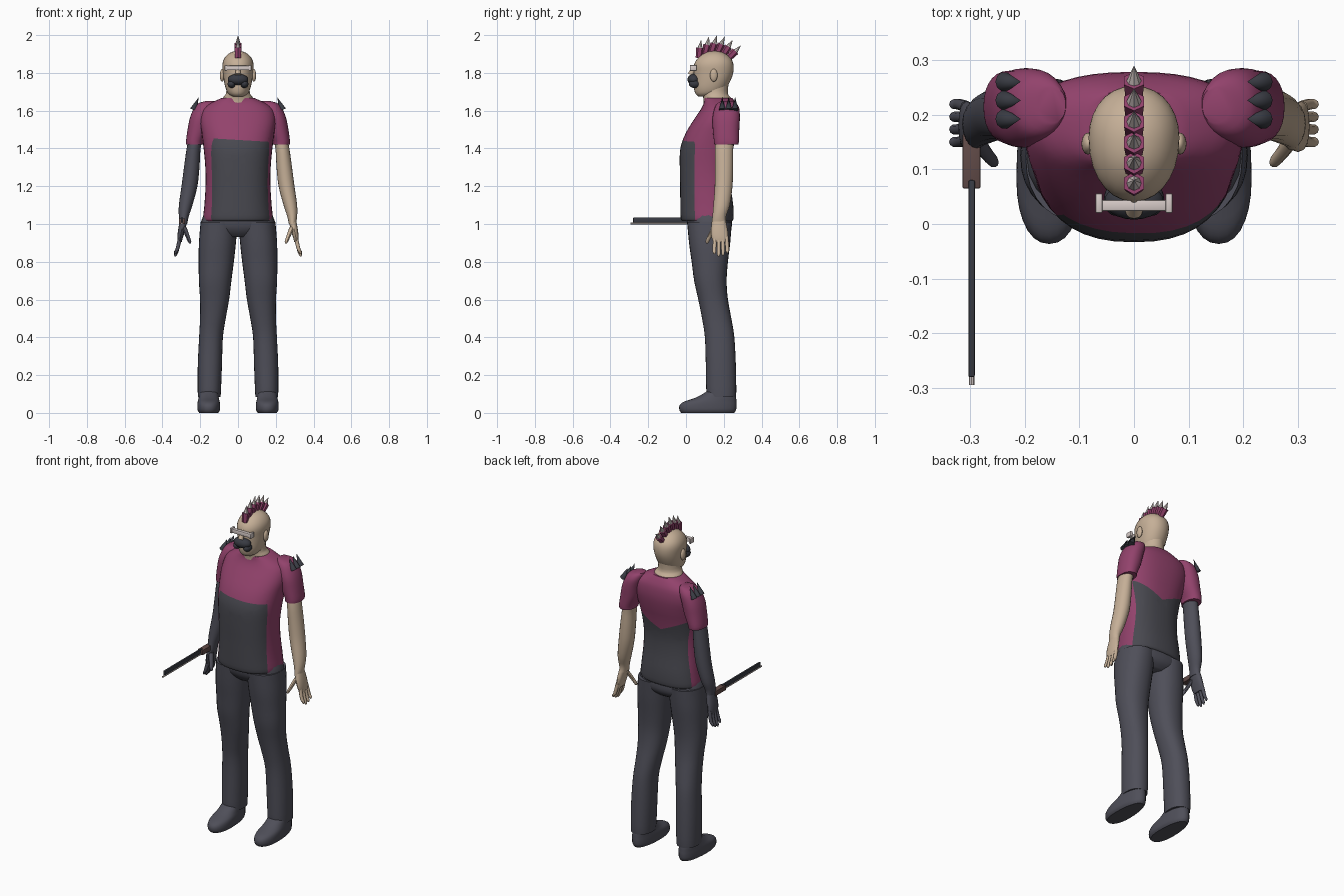
import bpy, bmesh, math
from mathutils import Vector, Matrix

cube = bpy.data.objects.get("Cube")
if cube:
    bpy.data.objects.remove(cube, do_unlink=True)


def material(name, r, g, b):
    m = bpy.data.materials.new(name)
    m.use_nodes = True
    m.diffuse_color = (r, g, b, 1)
    m.node_tree.nodes["Principled BSDF"].inputs["Base Color"].default_value = (r, g, b, 1)
    return m


skin = material("skin", .56, .43, .31)
magenta = material("magenta cloth", .29, .055, .15)
charcoal = material("charcoal cloth", .066, .066, .08)
slate = material("slate cloth", .078, .078, .1)
black = material("dark rubber", .04, .043, .055)
pale = material("pale metal", .68, .6, .58)
brown = material("brown grip", .12, .07, .065)


def finish(name, bm, *mats, angle=40):
    bmesh.ops.recalc_face_normals(bm, faces=bm.faces)
    mesh = bpy.data.meshes.new(name)
    bm.to_mesh(mesh)
    bm.free()
    for m in mats:
        mesh.materials.append(m)
    ob = bpy.data.objects.new(name, mesh)
    bpy.context.collection.objects.link(ob)
    bpy.ops.object.select_all(action='DESELECT')
    ob.select_set(True)
    bpy.context.view_layer.objects.active = ob
    bpy.ops.object.shade_smooth_by_angle(angle=math.radians(angle))
    return ob


def smooth_rings(rings, steps):
    """Catmull-Rom interpolation between neighbouring rings."""
    out = []
    for i in range(len(rings) - 1):
        a, b, c, d = (rings[max(0, min(len(rings) - 1, i + k))] for k in (-1, 0, 1, 2))
        for s in range(steps):
            t = s / steps
            out.append([q + t * ((r - p) + t * (2*p - 5*q + 4*r - e + t * (3*q - p - 3*r + e))) / 2
                        for p, q, r, e in zip(a, b, c, d)])
    return out + [list(rings[-1])]


def loft(rings, segs=28, power=.9, mid=.5, steps=3, side=1):
    """Rings are (z, centre x, half width, front y, back y)."""
    bm = bmesh.new()
    loops = []
    for z, cx, rx, yf, yb in smooth_rings(rings, steps):
        ym, loop = yf + (yb - yf) * mid, []
        for k in range(segs):
            a = math.tau * k / segs
            c, s = math.cos(a), math.sin(a)
            dx = math.copysign(abs(c) ** power, c) * rx
            dy = math.copysign(abs(s) ** power, s) * (yb - ym if s > 0 else ym - yf)
            loop.append(bm.verts.new((side * cx + dx, ym + dy, z)))
        loops.append(loop)
    for lo, hi in zip(loops, loops[1:]):
        for k in range(segs):
            n = (k + 1) % segs
            bm.faces.new((lo[k], lo[n], hi[n], hi[k]))
    bm.faces.new(loops[0])
    bm.faces.new(loops[-1])
    return bm


def cone(name, start, end, r1, r2, mat, segs=8):
    a, b = Vector(start), Vector(end)
    turn = (b - a).to_track_quat('Z', 'Y').to_matrix().to_4x4()
    bm = bmesh.new()
    bmesh.ops.create_cone(bm, cap_ends=True, segments=segs, radius1=r1, radius2=r2,
                          depth=(b - a).length, matrix=Matrix.Translation((a + b) / 2) @ turn)
    return finish(name, bm, mat)


def ball(name, centre, size, mat):
    bm = bmesh.new()
    bmesh.ops.create_uvsphere(bm, u_segments=20, v_segments=12, radius=1,
                              matrix=Matrix.Translation(centre) @ Matrix.Diagonal((*size, 1)))
    return finish(name, bm, mat)


def box(name, centre, size, mat, bevel=.003):
    bm = bmesh.new()
    bmesh.ops.create_cube(bm, size=1, matrix=Matrix.Translation(centre) @ Matrix.Diagonal((*size, 1)))
    bmesh.ops.bevel(bm, geom=bm.edges[:], offset=bevel, segments=2, affect='EDGES', profile=.5)
    return finish(name, bm, mat)


# Shirt body, cut along the colour borders
bm = loft([(1.015, 0, .178, -.018, .243), (1.03, 0, .185, -.028, .252), (1.1, 0, .178, -.03, .25),
           (1.2, 0, .172, -.031, .237), (1.3, 0, .173, -.033, .234), (1.4, 0, .182, -.03, .25),
           (1.48, 0, .192, -.002, .268), (1.55, 0, .2, .04, .278), (1.61, 0, .185, .08, .274),
           (1.645, 0, .135, .095, .26), (1.667, 0, .086, .095, .246)], segs=40, power=.84, mid=.57)
front_top = (Vector((0, 0, 1.445)), Vector((.06, 0, 1)))
front_side = (Vector((0, .03, 0)), Vector((-.1, 1, 0)))
back_side = (Vector((0, .19, 0)), Vector((0, 1, 0)))
back_tops = [(Vector((0, 0, 1.35)), Vector((k, 0, 1))) for k in (.45, -.45)]
for co, no in [front_top, front_side, back_side] + back_tops:
    bmesh.ops.bisect_plane(bm, geom=bm.verts[:] + bm.edges[:] + bm.faces[:], plane_co=co, plane_no=no)


def above(point, plane):
    return (point - plane[0]).dot(plane[1]) > 0


for f in bm.faces:
    p = f.calc_center_median()
    on_front = not above(p, front_side) and not above(p, front_top)
    on_back = above(p, back_side) and not all(above(p, t) for t in back_tops)
    f.material_index = int(on_front or (on_back and p.z < 1.45))
finish("shirt", bm, magenta, charcoal)

# Trousers: pelvis, then the paired legs and shoes
finish("trouser_seat", loft([(.93, 0, .09, .05, .2), (.955, 0, .15, .025, .23), (.99, 0, .197, .008, .243),
                             (1.05, 0, .182, 0, .24)], power=.85), slate)
for side, tag in ((1, "left"), (-1, "right")):
    finish(tag + "_trouser_leg", loft([
        (.085, .152, .058, .115, .26), (.1, .152, .061, .108, .266), (.25, .149, .064, .105, .264),
        (.4, .143, .063, .1, .256), (.5, .133, .068, .085, .24), (.6, .124, .077, .065, .222),
        (.7, .121, .086, .043, .215), (.8, .115, .093, .03, .222), (.9, .109, .098, .016, .234),
        (1.01, .1, .098, .006, .243)], side=side), slate)
    finish(tag + "_shoe", loft([
        (0, .155, .05, -.025, .255), (.015, .155, .059, -.035, .265), (.04, .155, .06, -.034, .268),
        (.06, .155, .058, -.01, .267), (.082, .155, .053, .055, .265), (.12, .153, .048, .12, .258)],
        mid=.4, side=side), slate)

    # Sleeve, arm and hand; the right arm is covered
    arm_mat = skin if side > 0 else slate
    finish(tag + "_sleeve", loft([
        (1.42, .23, .044, .15, .277), (1.44, .229, .046, .148, .28), (1.5, .212, .055, .142, .282),
        (1.56, .199, .056, .14, .285), (1.61, .182, .053, .15, .282), (1.638, .168, .045, .165, .268),
        (1.65, .15, .025, .185, .25)], side=side), magenta)
    finish(tag + "_arm", loft([
        (1.0, .288, .019, .135, .212), (1.04, .287, .026, .14, .212), (1.1, .277, .036, .145, .232),
        (1.2, .257, .042, .152, .246), (1.3, .245, .041, .153, .25), (1.4, .235, .037, .153, .25),
        (1.47, .22, .038, .16, .255)], segs=20, power=1, side=side), arm_mat)
    finish(tag + "_palm", loft([
        (.905, .309, .011, .145, .222), (.93, .306, .015, .135, .224), (.97, .298, .019, .132, .22),
        (1.02, .288, .02, .14, .21)], segs=16, side=side), arm_mat)
    for k in range(4):
        y, tip, low = .154 + .02 * k, .15 + .023 * k, .825 + .012 * abs(k - 1.3)
        finish(f"{tag}_finger_{k + 1}", loft([
            (low, .332, .004, tip - .004, tip + .004), (low + .012, .329, .009, tip - .009, tip + .009),
            (.87, .32, .01, tip - .01, tip + .01), (.93, .306, .011, y - .011, y + .011)],
            segs=10, power=1, side=side), arm_mat)
    finish(tag + "_thumb", loft([
        (.898, .254, .005, .106, .118), (.912, .258, .01, .104, .126), (.95, .273, .012, .12, .146),
        (.985, .287, .014, .138, .17)], segs=10, power=1, side=side), arm_mat)

    # Shoulder spikes and ear
    for k in range(3):
        y = .192 + .034 * k
        cone(f"{tag}_shoulder_spike_{k + 1}", (side * .237, y, 1.605), (side * .207, y, 1.672),
             .018, 0, black, 10)
    ball(tag + "_ear", (side * .084, .147, 1.787), (.012, .02, .034), skin)

# Neck and head
finish("neck", loft([(1.62, 0, .086, .095, .252), (1.665, 0, .081, .092, .24), (1.69, 0, .064, .085, .222),
                     (1.74, 0, .06, .09, .225)], power=1), skin)
finish("head", loft([
    (1.676, 0, .03, .065, .13), (1.69, 0, .052, .05, .185), (1.72, 0, .066, .042, .214),
    (1.76, 0, .075, .042, .236), (1.8, 0, .08, .042, .25), (1.84, 0, .083, .042, .252),
    (1.87, 0, .076, .056, .242), (1.895, 0, .058, .082, .218), (1.91, 0, .034, .11, .19),
    (1.917, 0, .006, .143, .157)], power=.95, mid=.55), skin)
cone("nose", (0, .05, 1.84), (0, .024, 1.79), .008, .016, skin, 12)

# Mouth mask and visor
ball("mouth_mask", (0, .042, 1.765), (.054, .034, .03), black)
for side, tag in ((1, "left"), (-1, "right")):
    ball(tag + "_mask_lobe", (side * .034, .045, 1.742), (.021, .03, .022), black)
    box(tag + "_visor_end", (side * .064, .038, 1.826), (.013, .036, .03), pale)
box("visor_bar", (0, .034, 1.826), (.135, .02, .024), pale)

# Crest of tufts tipped with spikes
COUNT = 6
for i in range(COUNT):
    t = i / (COUNT - 1)
    y = .068 + .16 * t
    base = Vector((0, y, 1.902 - 3.5 * (y - .15) ** 2))
    tip = Vector((0, .08 + .21 * t, 2 - .156 * (t - .4) ** 2))
    joint = base.lerp(tip, .55)
    cone(f"crest_tuft_{i + 1}", base, joint, .017, .021, magenta, 6)
    cone(f"crest_spike_{i + 1}", base.lerp(tip, .5), tip, .015, 0, pale, 8)

# Long-barrelled tool by the right hand
GUN_X = -.297
box("barrel", (GUN_X, -.1, 1.021), (.012, .36, .026), black)
cone("under_rod", (GUN_X, .08, 1.003), (GUN_X, -.294, 1.003), .005, .005, pale, 8)
box("grip", (GUN_X, .115, 1.015), (.033, .1, .03), brown)
